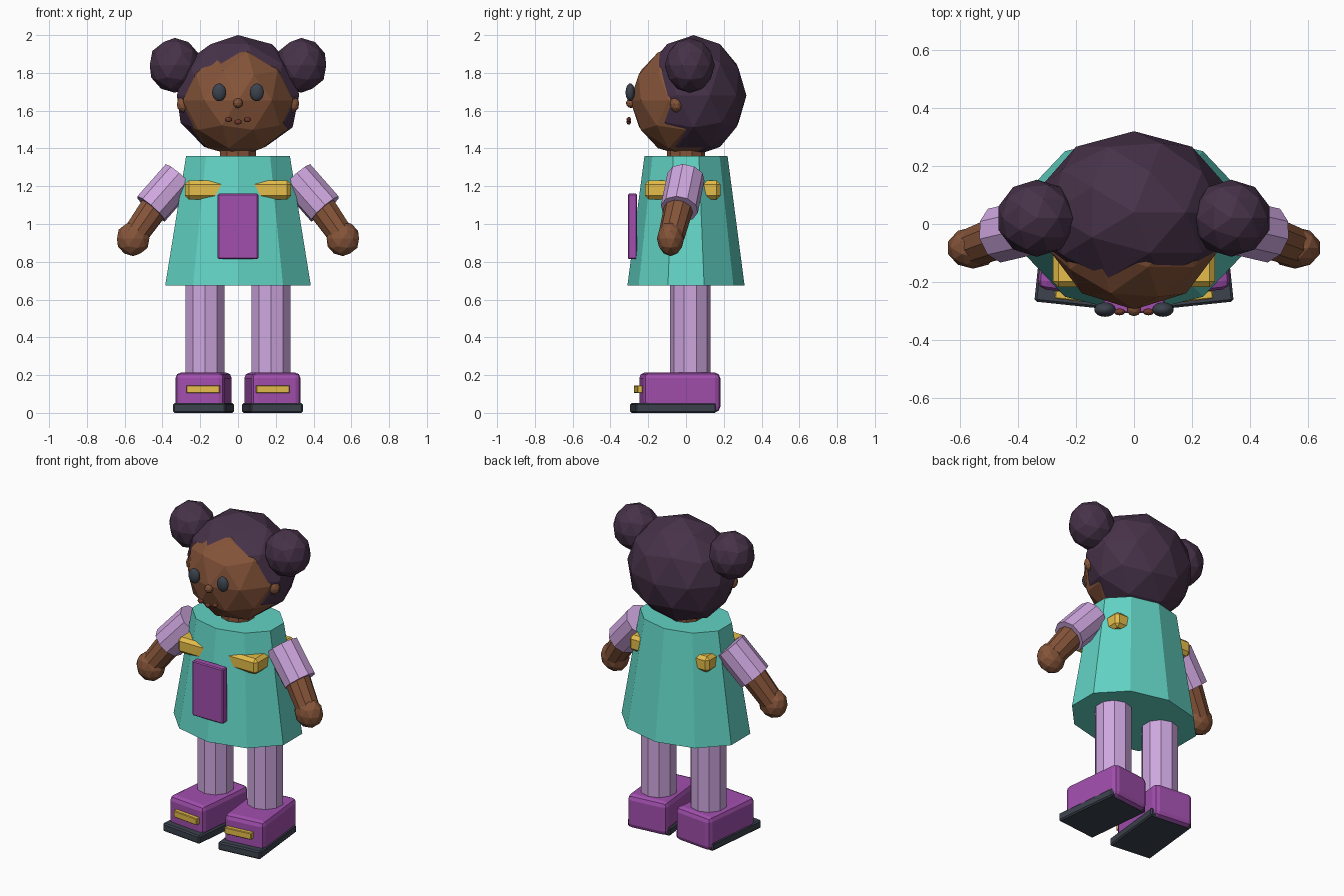
import bpy
from math import radians
from mathutils import Vector

if "Cube" in bpy.data.objects:
    bpy.data.objects.remove(bpy.data.objects["Cube"])


def mat(name, r, g, b):
    m = bpy.data.materials.new(name)
    m.diffuse_color = (*[(c / 255) ** 2.2 for c in (r, g, b)], 1)
    m.use_nodes = True
    m.node_tree.nodes["Principled BSDF"].inputs["Base Color"].default_value = m.diffuse_color
    return m


TEAL = mat("teal", 98, 210, 195)
LILAC = mat("lilac", 205, 165, 222)
PURPLE = mat("purple", 160, 80, 172)
GOLD = mat("gold", 228, 188, 75)
SKIN = mat("skin", 132, 85, 60)
HAIR = mat("hair", 72, 53, 74)
DARK = mat("dark", 62, 68, 78)
LIP = mat("lip", 112, 60, 48)


def finish(name, m):
    o = bpy.context.object
    o.name = name
    o.data.materials.append(m)
    return o


def ball(name, loc, size, m, sub=2):
    bpy.ops.mesh.primitive_ico_sphere_add(subdivisions=sub, radius=1, location=loc)
    o = finish(name, m)
    o.scale = size
    return o


def box(name, loc, size, m, bevel=0.0, rot=0.0, segments=1):
    bpy.ops.mesh.primitive_cube_add(size=1, location=loc, rotation=(0, 0, radians(rot)))
    o = finish(name, m)
    o.scale = size
    bpy.ops.object.transform_apply(location=False, rotation=False, scale=True)
    if bevel:
        b = o.modifiers.new("bevel", 'BEVEL')
        b.width = bevel
        b.segments = segments
    return o


def tube(name, a, b, r1, r2, m, sides=10):
    a, b = Vector(a), Vector(b)
    d = b - a
    bpy.ops.mesh.primitive_cone_add(vertices=sides, radius1=r1, radius2=r2,
                                    depth=d.length, location=(a + b) / 2)
    o = finish(name, m)
    if abs(d.x) > 1e-6:
        o.rotation_euler = d.to_track_quat('Z', 'Y').to_euler()
    return o


# Dress: flared ten-sided frustum, wider than deep
dress = tube("dress", (0, 0, 0.675), (0, 0, 1.36), 1, 1, TEAL)
for v in dress.data.vertices:
    low = v.co.z < 0
    v.co.x *= 0.405 if low else 0.289
    v.co.y *= 0.31 if low else 0.22

# Belt pokes out at the dress corners; pocket on the front
box("belt", (0, -0.018, 1.18), (0.56, 0.40, 0.10), GOLD, 0.02)
box("pocket", (0, -0.283, 0.987), (0.215, 0.048, 0.347), PURPLE, 0.006)

# Head, hair and neck
tube("neck", (0, 0, 1.32), (0, 0, 1.45), 0.1, 0.1, SKIN)
ball("head", (0, -0.002, 1.655), (0.305, 0.293, 0.298), SKIN)
ball("hair", (0, 0.04, 1.68), (0.34, 0.28, 0.32), HAIR)

# Nose and three-part mouth
ball("nose", (0, -0.292, 1.64), (0.026, 0.026, 0.026), SKIN)
for x, z in ((-0.05, 1.553), (0, 1.54), (0.05, 1.553)):
    ball("mouth", (x, -0.303, z), (0.02, 0.012, 0.014), LIP)

for s, side in ((-1, "left"), (1, "right")):
    # Face and hair details
    ball(side + "_eye", (0.1 * s, -0.295, 1.697), (0.037, 0.025, 0.047), DARK, 3)
    ball(side + "_ear", (0.285 * s, -0.05, 1.635), (0.04, 0.035, 0.045), SKIN)
    ball(side + "_bun", (0.335 * s, 0.02, 1.84), (0.139, 0.133, 0.145), HAIR)

    # Arm
    tube(side + "_sleeve", (0.31 * s, 0, 1.25), (0.46 * s, -0.035, 1.08), 0.1, 0.1, LILAC)
    tube(side + "_forearm", (0.42 * s, -0.03, 1.12), (0.55 * s, -0.077, 0.935), 0.08, 0.07, SKIN)
    ball(side + "_hand", (0.555 * s, -0.082, 0.922), (0.09, 0.072, 0.092), SKIN)

    # Leg and shoe, toes turned slightly out
    tube(side + "_leg", (0.175 * s, 0.023, 0.15), (0.175 * s, 0.023, 0.72), 0.108, 0.108, LILAC)
    turn = 6 * s
    box(side + "_shoe", (0.182 * s, -0.033, 0.108), (0.262, 0.41, 0.212), PURPLE, 0.03, turn, 2)
    box(side + "_sole", (0.182 * s, -0.068, 0.026), (0.28, 0.43, 0.052), DARK, 0.008, turn)
    box(side + "_buckle", (0.184 * s, -0.252, 0.125), (0.178, 0.03, 0.042), GOLD, 0.004, turn)
